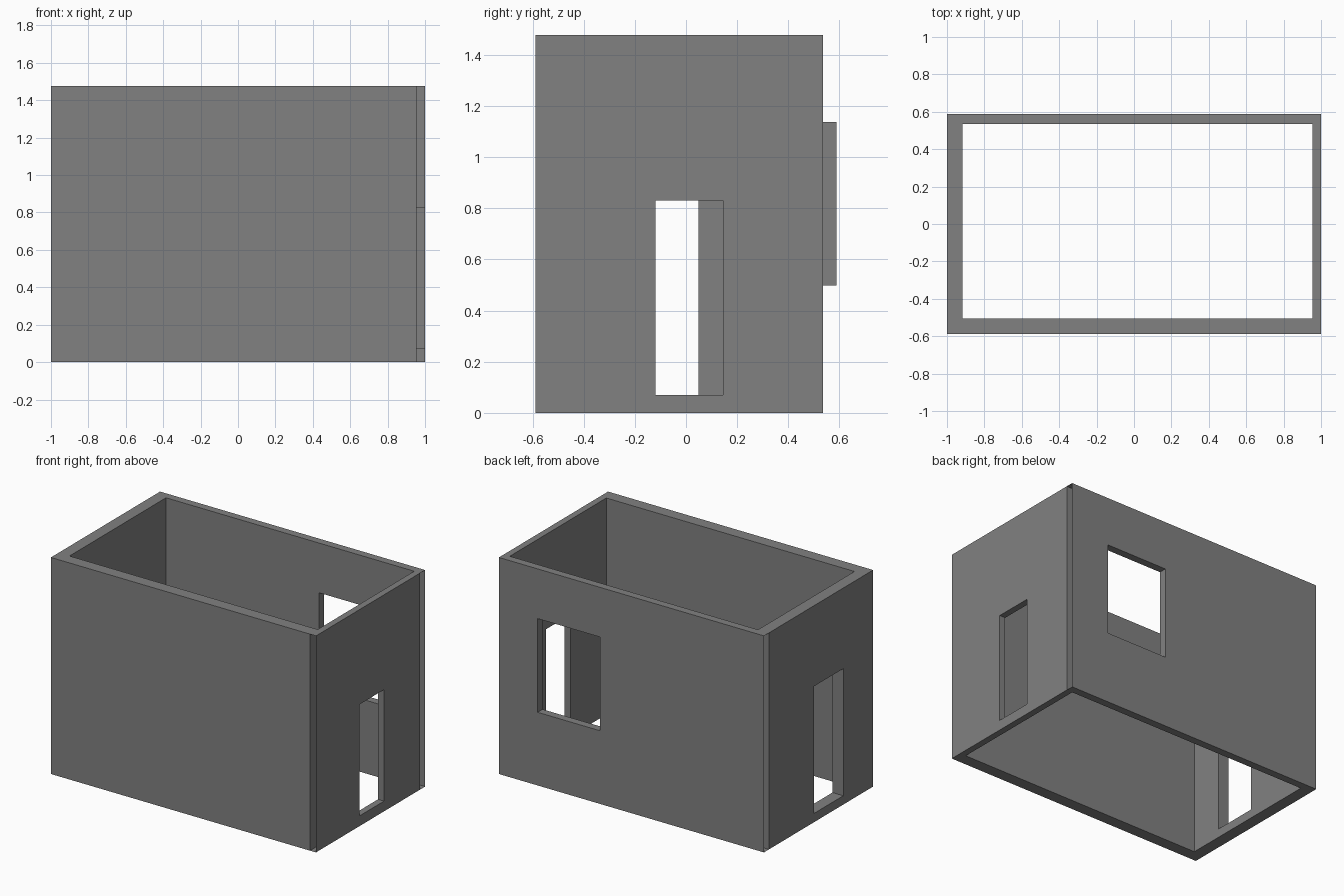
import bpy, bmesh

if "Cube" in bpy.data.objects:
    bpy.data.objects.remove(bpy.data.objects["Cube"])

H = 1.477           # wall height
X, Y = 1.0, 0.588   # outer half sizes


def wall(name, axis, outer, inner, span_out, span_in, hole=None):
    """Hollow wall with open ends. axis = thickness axis, spans run along the other one,
    hole = (start, end, bottom, top)."""
    bm = bmesh.new()

    def quad(pts):
        # each point: (depth, along, height)
        bm.faces.new([bm.verts.new((d, a, z) if axis == 'x' else (a, d, z)) for d, a, z in pts])

    # Outer and inner skins, divided around the opening
    for d, (s, e) in ((outer, span_out), (inner, span_in)):
        if hole:
            cols, rows = (s, hole[0], hole[1], e), (0, hole[2], hole[3], H)
        else:
            cols, rows = (s, e), (0, H)
        for i in range(len(cols) - 1):
            for j in range(len(rows) - 1):
                if hole and i == 1 and j == 1:
                    continue
                quad([(d, cols[i], rows[j]), (d, cols[i + 1], rows[j]),
                      (d, cols[i + 1], rows[j + 1]), (d, cols[i], rows[j + 1])])

    # Top and bottom strips, split to match the skins
    cuts = list(hole[:2]) if hole else []
    co = [span_out[0]] + cuts + [span_out[1]]
    ci = [span_in[0]] + cuts + [span_in[1]]
    for z in (0, H):
        for i in range(len(co) - 1):
            quad([(outer, co[i], z), (outer, co[i + 1], z), (inner, ci[i + 1], z), (inner, ci[i], z)])

    # Reveals lining the opening
    if hole:
        a, b, lo, hi = hole
        ring = [(a, lo), (b, lo), (b, hi), (a, hi)]
        for (p, q), (r, s) in zip(ring, ring[1:] + ring[:1]):
            quad([(outer, p, q), (outer, r, s), (inner, r, s), (inner, p, q)])

    bmesh.ops.remove_doubles(bm, verts=bm.verts, dist=1e-5)
    bmesh.ops.recalc_face_normals(bm, faces=bm.faces)
    mesh = bpy.data.meshes.new(name)
    bm.to_mesh(mesh)
    bm.free()
    # Dark grey finish
    mesh.materials.append(grey)
    ob = bpy.data.objects.new(name, mesh)
    bpy.context.collection.objects.link(ob)
    return ob


grey = bpy.data.materials.new("dark_grey")
grey.diffuse_color = (0.22, 0.22, 0.22, 1)
grey.use_nodes = True
grey.node_tree.nodes["Principled BSDF"].inputs["Base Color"].default_value = grey.diffuse_color

XL, XR, YF, YB = -0.918, 0.955, -0.505, 0.535   # inner room faces

# Plain front wall
wall("front_wall", 'y', -Y, YF, (-X, XR), (XL, XR))
# Back wall with window
wall("back_wall", 'y', Y, YB, (-X, X), (-X, X), (0.236, 0.708, 0.499, 1.138))
# Right and left walls with doorways
wall("right_wall", 'x', X, XR, (-Y, YB), (-Y, YB), (-0.12, 0.145, 0.07, 0.83))
wall("left_wall", 'x', -X, XL, (-Y, YB), (YF, YB), (-0.267, 0.048, 0.06, 0.927))
